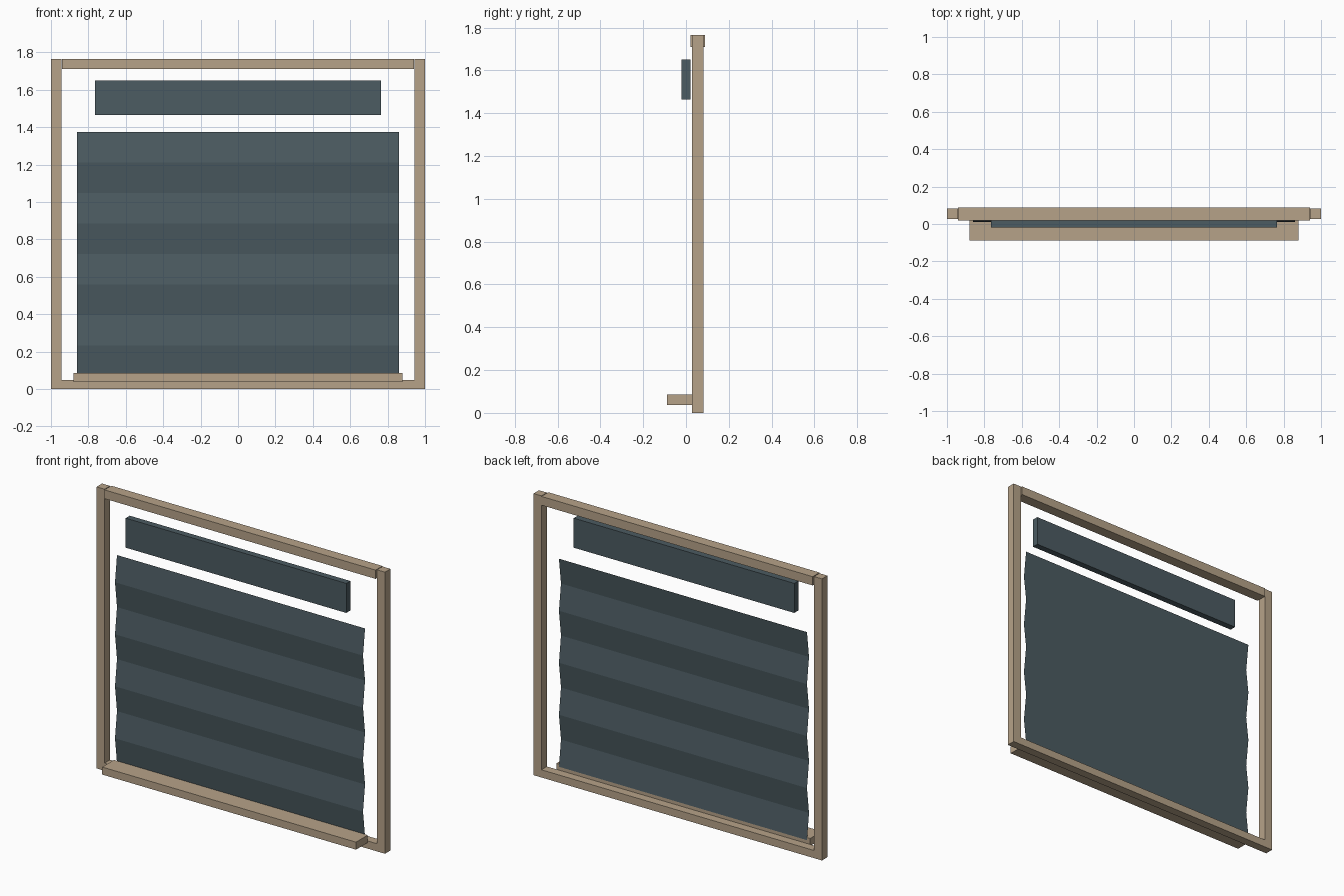
import bpy
import bmesh

default = bpy.data.objects.get("Cube")
if default:
    bpy.data.objects.remove(default, do_unlink=True)


def material(name, rgb):
    mat = bpy.data.materials.new(name)
    mat.use_nodes = True
    color = (*rgb, 1.0)
    mat.diffuse_color = color
    mat.node_tree.nodes["Principled BSDF"].inputs["Base Color"].default_value = color
    return mat


wood = material("pale wood", (0.47, 0.365, 0.25))
fabric = material("slate fabric", (0.072, 0.106, 0.122))


def finish(name, bm, mat):
    mesh = bpy.data.meshes.new(name)
    bm.to_mesh(mesh)
    bm.free()
    mesh.materials.append(mat)
    obj = bpy.data.objects.new(name, mesh)
    bpy.context.collection.objects.link(obj)
    return obj


def box(name, x, y, z, mat):
    """Box given by its (low, high) range on each axis."""
    bm = bmesh.new()
    bmesh.ops.create_cube(bm, size=1)
    for v in bm.verts:
        v.co = [r[0] if c < 0 else r[1] for c, r in zip(v.co, (x, y, z))]
    return finish(name, bm, mat)


# Window frame: two posts with rails between them
HEIGHT = 1.765
POST = 0.055
INNER = 1 - POST
depth = (0.028, 0.082)
box("left_post", (INNER, 1), depth, (0, HEIGHT), wood)
box("right_post", (-1, -INNER), depth, (0, HEIGHT), wood)
box("bottom_rail", (-INNER, INNER), depth, (0, 0.048), wood)
box("top_rail", (-0.94, 0.94), (0.02, 0.088), (1.71, HEIGHT), wood)

# Sill projecting to the front
box("sill", (-0.88, 0.88), (-0.088, 0.028), (0.038, 0.085), wood)

# Blind head box
box("blind_head", (-0.765, 0.765), (-0.02, 0.02), (1.465, 1.65), fabric)

# Pleated blind: a thin sheet folded forward and back
PLEATS = 8
TOP, BOTTOM = 1.374, 0.07
bm = bmesh.new()
rows = []
for i in range(PLEATS + 1):
    z = TOP + (BOTTOM - TOP) * i / PLEATS
    y = 0.01 if i % 2 else 0.03
    rows.append([bm.verts.new((x, y, z)) for x in (-0.86, 0.86)])
for upper, lower in zip(rows, rows[1:]):
    bm.faces.new((lower[0], lower[1], upper[1], upper[0]))
finish("pleated_blind", bm, fabric)
